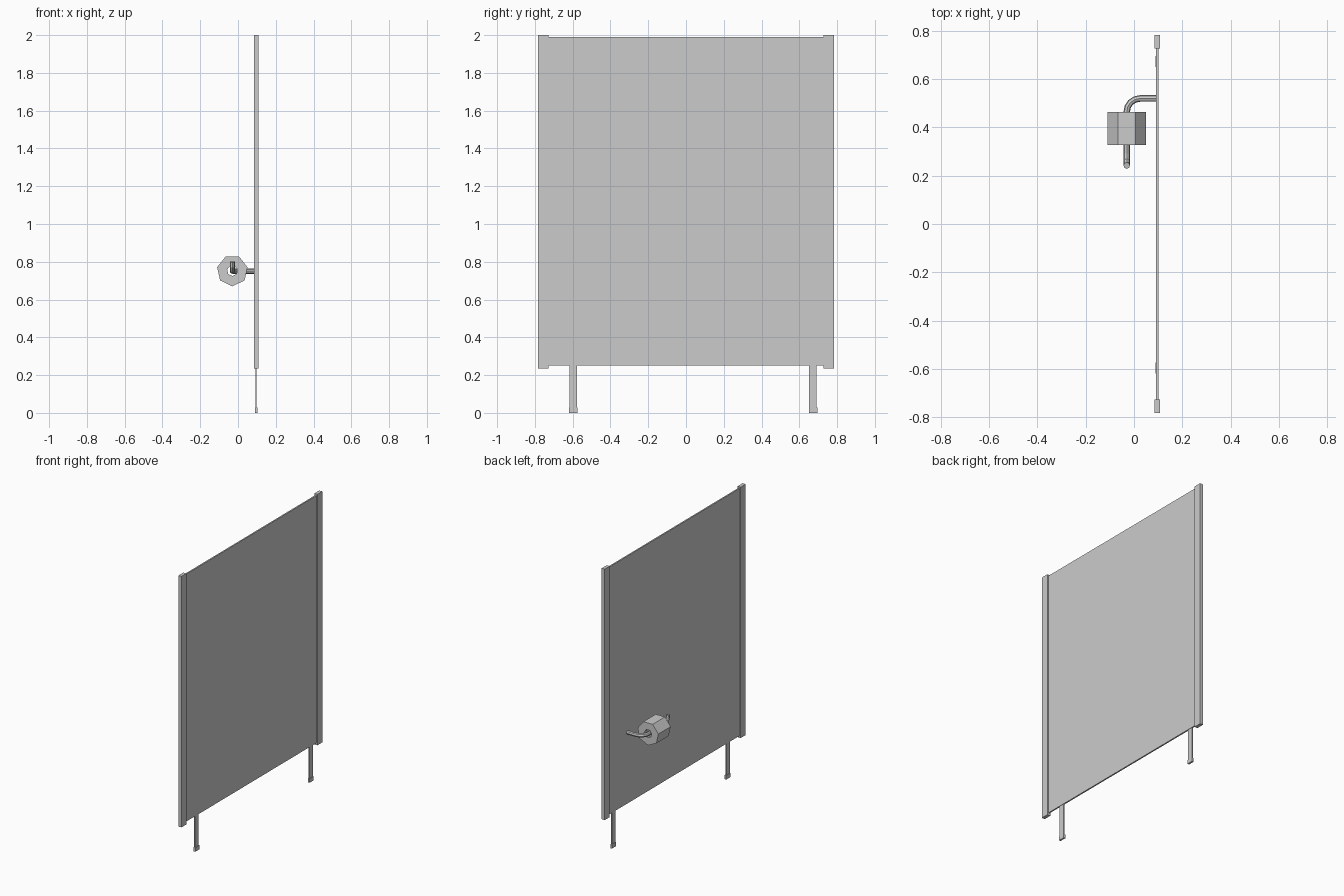
import bpy, bmesh, math

if "Cube" in bpy.data.objects:
    bpy.data.objects.remove(bpy.data.objects["Cube"])


def mesh_object(name, bm):
    bmesh.ops.recalc_face_normals(bm, faces=bm.faces)
    me = bpy.data.meshes.new(name)
    bm.to_mesh(me)
    bm.free()
    ob = bpy.data.objects.new(name, me)
    bpy.context.collection.objects.link(ob)
    return ob


def box(name, x0, x1, y0, y1, z0, z1):
    bm = bmesh.new()
    bmesh.ops.create_cube(bm, size=1)
    for v in bm.verts:
        v.co = (x0 + (v.co.x + .5) * (x1 - x0),
                y0 + (v.co.y + .5) * (y1 - y0),
                z0 + (v.co.z + .5) * (z1 - z0))
    return mesh_object(name, bm)


# Divider panel and its upright edge trims
box("panel", 0.091, 0.101, -0.77, 0.77, 0.25, 1.99)
box("edge_trim_near", 0.084, 0.108, -0.783, -0.728, 0.235, 2.0)
box("edge_trim_far", 0.084, 0.108, 0.728, 0.783, 0.235, 2.0)

# Thin legs with slightly thicker feet
for side, y in (("near", -0.598), ("far", 0.672)):
    box("leg_" + side, 0.0915, 0.0985, y - 0.02, y + 0.02, 0.02, 0.26)
    box("foot_" + side, 0.089, 0.102, y - 0.022, y + 0.024, 0.0, 0.028)

# Seven-sided paper roll with an open core
CX, CZ, SIDES = -0.03, 0.7526, 7
bm = bmesh.new()
rings = []
for r, y in ((0.0826, 0.328), (0.0826, 0.465), (0.028, 0.465), (0.028, 0.328)):
    ring = []
    for k in range(SIDES):
        a = -math.pi / 2 + k * 2 * math.pi / SIDES
        ring.append(bm.verts.new((CX + r * math.cos(a), y, CZ + r * math.sin(a))))
    rings.append(ring)
for i in range(4):
    a, b = rings[i], rings[(i + 1) % 4]
    for k in range(SIDES):
        n = (k + 1) % SIDES
        bm.faces.new((a[k], a[n], b[n], b[k]))
mesh_object("paper_roll", bm)

# Bent holder rod: out of the panel, round the corner, turned up at the tip
path = [(0.094, 0.52, 0.75)]
for i in range(5):
    a = math.pi / 2 * (1 + i / 4)
    path.append((0.025 + 0.055 * math.cos(a), 0.465 + 0.055 * math.sin(a), 0.75))
path += [(CX, 0.29, 0.75), (CX, 0.262, 0.757), (CX, 0.247, 0.775), (CX, 0.242, 0.80)]
cu = bpy.data.curves.new("holder_rod", 'CURVE')
cu.dimensions = '3D'
cu.bevel_depth = 0.0135
cu.bevel_resolution = 2
cu.use_fill_caps = True
sp = cu.splines.new('POLY')
sp.points.add(len(path) - 1)
for p, co in zip(sp.points, path):
    p.co = (*co, 1)
rod = bpy.data.objects.new("holder_rod", cu)
bpy.context.collection.objects.link(rod)
bpy.context.view_layer.objects.active = rod
rod.select_set(True)
bpy.ops.object.convert(target='MESH')
bpy.ops.object.shade_flat()
